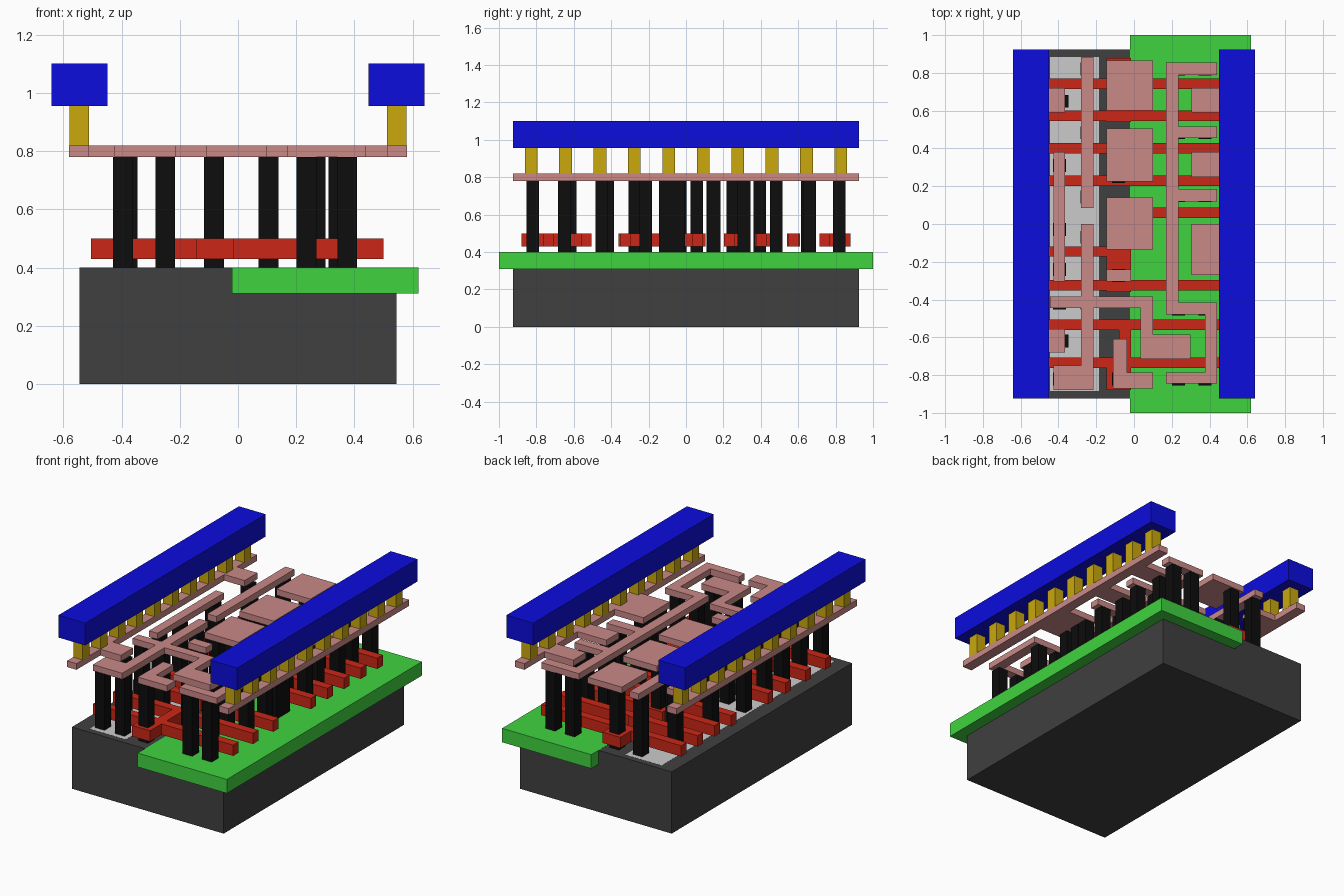
import bpy, bmesh


def material(name, rgb):
    # display colour converted to linear
    m = bpy.data.materials.new(name)
    m.diffuse_color = (*[((c + 0.055) / 1.055) ** 2.4 if c > 0.04 else c / 12.92 for c in rgb], 1)
    return m


def layer(name, rects, z0, z1, mat=None):
    # one object made of boxes, each given as (x0, x1, y0, y1)
    bm = bmesh.new()
    for x0, x1, y0, y1 in rects:
        vs = bmesh.ops.create_cube(bm, size=1)["verts"]
        for v in vs:
            v.co = (x0 if v.co.x < 0 else x1, y0 if v.co.y < 0 else y1, z0 if v.co.z < 0 else z1)
    me = bpy.data.meshes.new(name)
    bm.to_mesh(me)
    bm.free()
    ob = bpy.data.objects.new(name, me)
    bpy.context.collection.objects.link(ob)
    if mat:
        me.materials.append(mat)
    return ob


def squares(points, h=0.034):
    return [(x - h, x + h, y - h, y + h) for x, y in points]


dark = material("dark_base", (0.25, 0.25, 0.25))
green = material("green", (0.25, 0.83, 0.25))
red = material("red", (0.80, 0.15, 0.09))
black = material("black", (0.05, 0.05, 0.05))
pink = material("pink", (0.79, 0.54, 0.53))
yellow = material("yellow", (0.79, 0.66, 0.05))
blue = material("blue", (0.05, 0.05, 0.87))

# Base block, well and the pale active areas flush with the top
layer("base_block", [(-0.545, 0.545, -0.925, 0.925)], 0, 0.40, dark)
layer("well_slab", [(-0.02, 0.62, -1, 1)], 0.31, 0.4003, green)
layer("active_areas", [(-0.445, -0.185, -0.885, 0.885)], 0.35, 0.4005)

# Red gate bars across the base, with their landing pads
bars = [(-0.505, 0.50, y - 0.028, y + 0.028)
        for y in (0.742, 0.573, 0.402, 0.23, -0.325, -0.533, -0.735)]
bars += [(-0.145, 0.50, 0.033, 0.088), (-0.505, -0.015, -0.172, -0.118)]
PADS = [(0.715, 0.88), (0.54, 0.61), (0.37, 0.45), (0.205, 0.28),
        (-0.04, 0.105), (-0.36, -0.12), (-0.88, -0.71)]
bars += [(-0.145, -0.015, a, b) for a, b in PADS]
bars += [(-0.08, -0.015, -0.72, -0.53)]
layer("gate_bars", bars, 0.43, 0.50, red)

# Black contact posts
posts = [(-0.25, y) for y in (0.82, 0.483, 0.143, -0.07, -0.418, -0.82)]
posts += [(-0.395, y) for y in (0.31, -0.03, -0.24, -0.418, -0.82)]
posts += [(-0.38, 0.65), (-0.38, -0.62)]
posts += [(-0.082, y) for y in (0.82, 0.395, 0.25, 0.057, -0.273, -0.82)]
posts += [(x, y) for x in (0.235, 0.375) for y in (0.82, 0.483, 0.15, -0.45, -0.82)]
posts += [(0.345, y) for y in (0.66, 0.31, -0.04, -0.11, -0.215)]
posts += [(0.105, -0.65), (0.266, -0.65)]
layer("contact_posts", squares(posts), 0.40, 0.78, black)

# Pink wiring level: rails and their tabs
layer("wire_rails", [
    (-0.58, -0.512, -0.925, 0.925), (0.512, 0.58, -0.925, 0.925),
    (-0.52, -0.365, 0.59, 0.72), (-0.52, -0.365, -0.68, -0.555),
    (0.305, 0.52, 0.59, 0.72), (0.305, 0.52, 0.25, 0.38), (0.305, 0.52, -0.27, 0)], 0.78, 0.82, pink)

# Pink wiring level: separate plates and strips
layer("wire_plates", [
    (-0.28, -0.215, 0.085, 0.885), (-0.425, -0.365, -0.305, 0.38),
    (-0.145, 0.10, 0.60, 0.865), (-0.145, 0.10, 0.225, 0.505),
    (-0.145, 0.10, -0.135, 0.14), (-0.145, -0.015, -0.305, -0.24),
    (-0.11, -0.037, -0.87, -0.61), (-0.037, 0.10, -0.87, -0.785)], 0.78, 0.82, pink)

# Branched wires on the left and right
layer("left_branch_wire", [
    (-0.28, -0.215, -0.88, 0), (-0.425, -0.28, -0.88, -0.75),
    (-0.445, -0.28, -0.445, -0.385), (-0.215, 0.10, -0.445, -0.385),
    (0.035, 0.10, -0.585, -0.445), (0.035, 0.30, -0.715, -0.585)], 0.78, 0.82, pink)
layer("right_branch_wire", [
    (0.17, 0.235, -0.48, 0.855), (0.235, 0.44, 0.79, 0.855), (0.235, 0.44, 0.455, 0.515),
    (0.235, 0.44, 0.12, 0.185), (0.235, 0.44, -0.48, -0.415),
    (0.375, 0.44, -0.785, -0.48), (0.17, 0.44, -0.845, -0.785)], 0.78, 0.82, pink)

# Yellow studs and blue power beams on both sides
for side, s in (("left", -1), ("right", 1)):
    studs = [(s * 0.545, 0.184 * (i - 4.5)) for i in range(10)]
    layer(side + "_studs", squares(studs), 0.82, 0.955, yellow)
    layer(side + "_beam", [(s * 0.545 - 0.096, s * 0.545 + 0.096, -0.925, 0.925)], 0.955, 1.10, blue)
